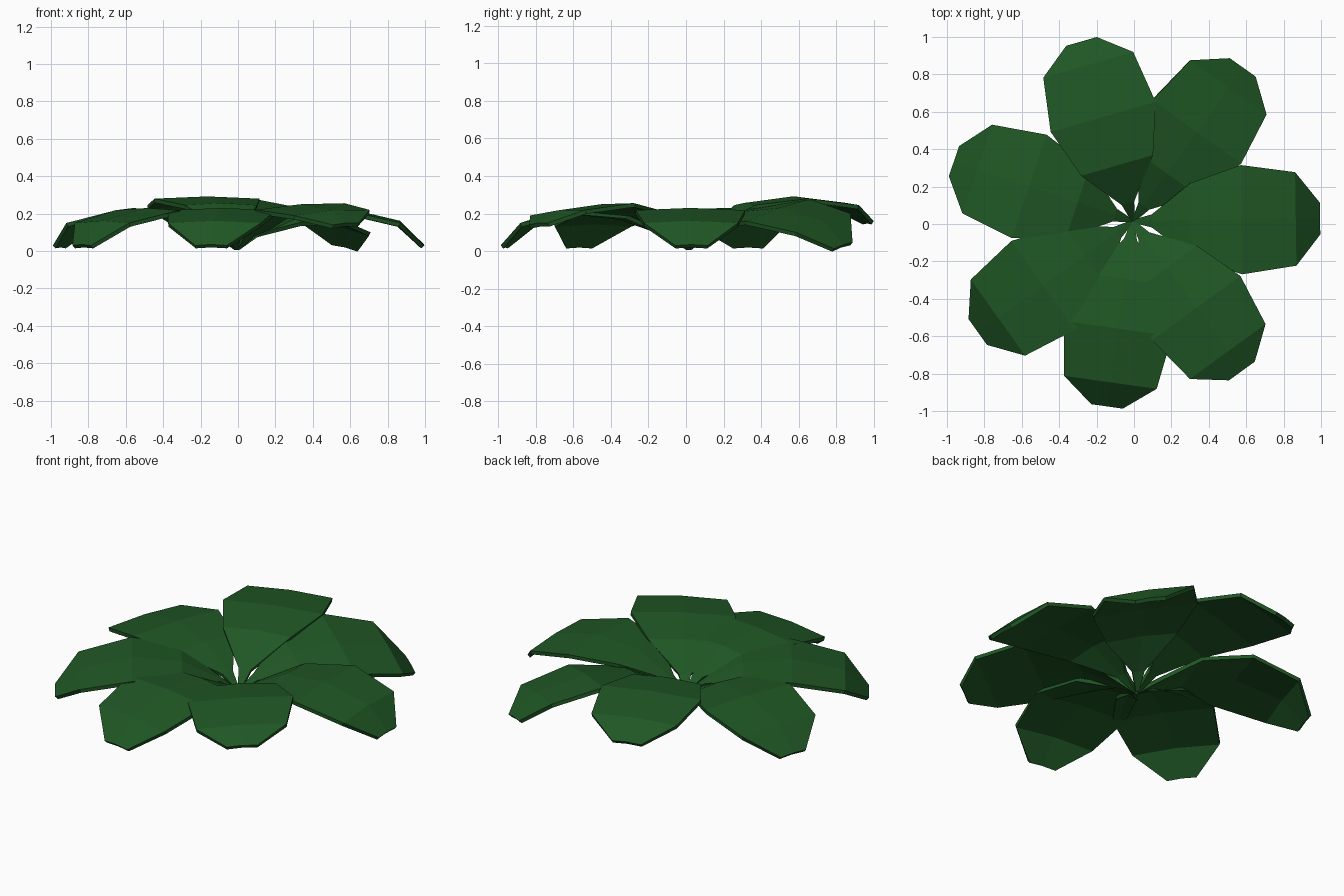
import bpy, bmesh, math
from mathutils import Vector

if "Cube" in bpy.data.objects:
    bpy.data.objects.remove(bpy.data.objects["Cube"])

green = bpy.data.materials.new("leaf_green")
green.diffuse_color = (0.014, 0.095, 0.018, 1)
green.use_nodes = True
green.node_tree.nodes["Principled BSDF"].inputs["Base Color"].default_value = green.diffuse_color

CENTER = Vector((-0.005, 0.015))
THICK = 0.022

# leaf stations: distance along leaf, half width
STATIONS = [(0.0, 0.008), (0.1, 0.035), (0.31, 0.2), (0.58, 0.292), (0.87, 0.25), (1.0, 0.085)]

# height at each station
DROOP = (0.024, 0.095, 0.195, 0.218, 0.15, 0.03)
HIGH = (0.024, 0.11, 0.245, 0.28, 0.245, 0.16)
MID = (0.024, 0.095, 0.2, 0.238, 0.205, 0.145)

# angle, length, heights, sideways roll
LEAVES = [
    (0.8, 1.0, DROOP, 0.0),
    (54.5, 1.01, DROOP, 0.2),
    (106, 1.0, HIGH, 0.0),
    (161.5, 1.01, DROOP, 0.0),
    (215.5, 1.02, DROOP, 0.0),
    (262, 1.0, DROOP, 0.0),
    (306, 0.99, MID, 0.06),
]


def make_leaf(i, angle, length, heights, roll):
    a = math.radians(angle)
    along = Vector((math.cos(a), math.sin(a)))
    side = Vector((-along.y, along.x))
    bm = bmesh.new()
    rows = []
    for (r, w), z in zip(STATIONS, heights):
        row = []
        for s in (-1, 0, 1):
            p = CENTER + along * r * length + side * w * s
            lift = 0.012 * min(1, w / 0.2) if s == 0 else 0   # low midrib
            row.append(bm.verts.new((p.x, p.y, z + lift + roll * w * s)))
        rows.append(row)
    for lo, hi in zip(rows, rows[1:]):
        for k in range(2):
            bm.faces.new((lo[k], hi[k], hi[k + 1], lo[k + 1]))
    bm.normal_update()
    me = bpy.data.meshes.new(f"leaf_{i}")
    bm.to_mesh(me)
    bm.free()
    me.materials.append(green)
    ob = bpy.data.objects.new(f"leaf_{i}", me)
    bpy.context.collection.objects.link(ob)
    sol = ob.modifiers.new("thickness", "SOLIDIFY")
    sol.thickness = THICK
    sol.offset = -1


for i, leaf in enumerate(LEAVES, 1):
    make_leaf(i, *leaf)
